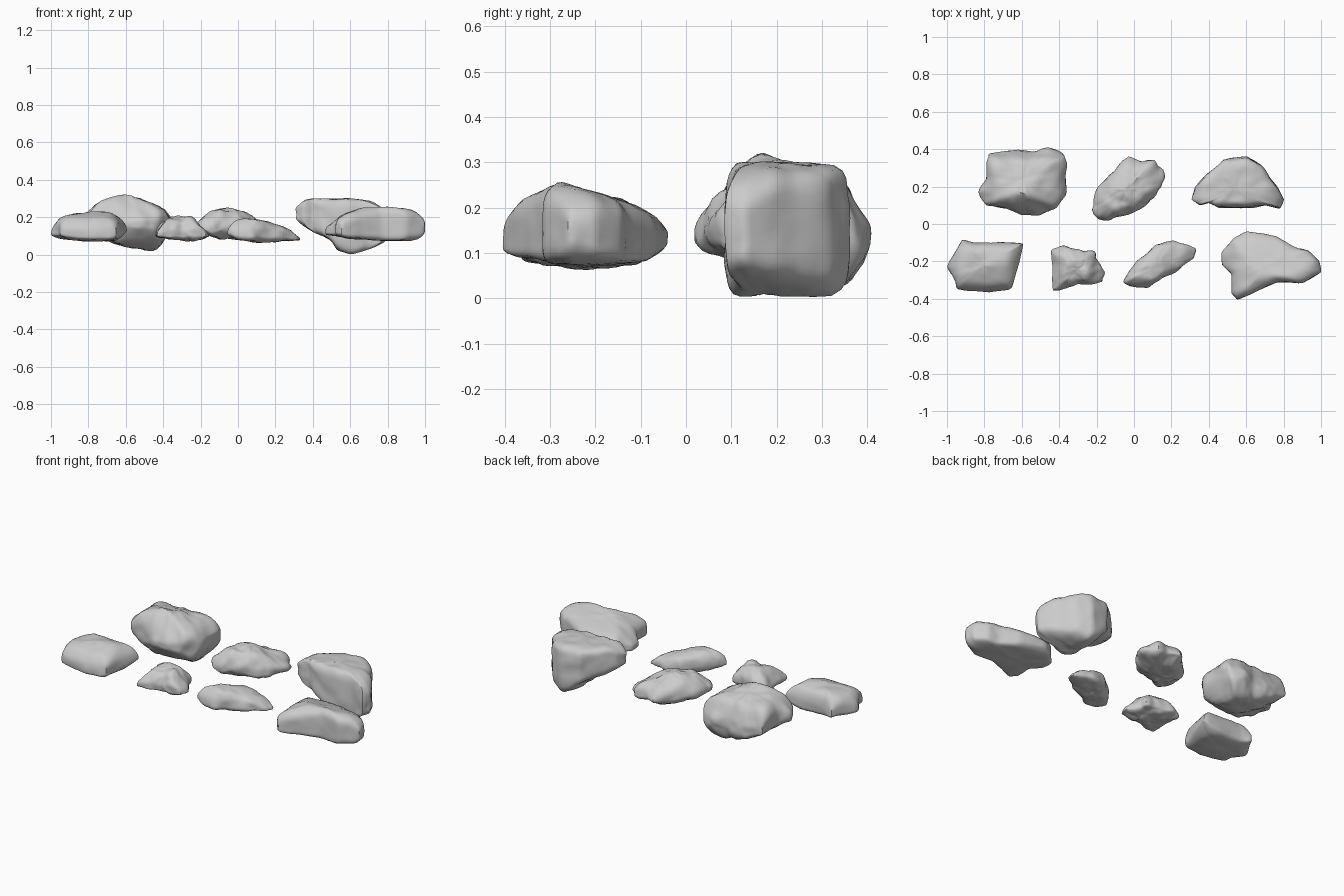
import bpy, bmesh, math
from mathutils import Vector, noise

stone = bpy.data.materials.new("stone grey")
stone.diffuse_color = (0.6, 0.6, 0.6, 1)


def height(profile, x):
    """Linear height along a (position, z) profile."""
    if x <= profile[0][0]:
        return profile[0][1]
    for (xa, za), (xb, zb) in zip(profile, profile[1:]):
        if x <= xb:
            return za + (zb - za) * (x - xa) / (xb - xa)
    return profile[-1][1]


def soften(bm, factor):
    bmesh.ops.smooth_vert(bm, verts=bm.verts, factor=factor,
                          use_axis_x=True, use_axis_y=True, use_axis_z=True)


def rock(name, outline, top, bottom, side_top, side_bottom,
         box=4.0, waist=0.5, bump=0.02, cell=0.12):
    """Boulder from a plan outline, capped by length (x) and depth (y) profiles.
    waist is the relative height of the widest line."""
    steps = 6
    rim = []
    for a, b in zip(outline, outline[1:] + outline[:1]):
        rim += [Vector(a).lerp(Vector(b), i / steps) for i in range(steps)]
    c = sum(rim, Vector((0, 0))) / len(rim)

    def point(p, s, side):
        q = c + (p - c) * s
        hi = min(height(top, q.x), height(side_top, q.y))
        lo = max(height(bottom, q.x), height(side_bottom, q.y))
        tall = max(hi - lo, 0.01)
        h = max(0, 1 - s ** box) ** (1 / box)
        reach = (1 - waist) if side > 0 else -waist
        return (q.x, q.y, lo + tall * (waist + reach * h))

    # Ring scales: even height steps on the flank, even steps inside
    flank = [(1 - h ** box) ** (1 / box) for h in (0.2, 0.4, 0.55, 0.7, 0.82, 0.91)]
    rings = flank + [flank[-1] * k / 8 for k in range(7, 0, -1)]

    bm = bmesh.new()
    edge = [bm.verts.new(point(p, 1, 0)) for p in rim]
    n = len(rim)
    for side in (1, -1):
        outer = edge
        for s in rings:
            inner = [bm.verts.new(point(p, s, side)) for p in rim]
            for i in range(n):
                j = (i + 1) % n
                bm.faces.new((outer[i], outer[j], inner[j], inner[i]))
            outer = inner
        pole = bm.verts.new(point(c, 0, side))
        for i in range(n):
            bm.faces.new((outer[i], outer[(i + 1) % n], pole))
    bmesh.ops.recalc_face_normals(bm, faces=bm.faces)
    soften(bm, 0.5)
    bm.normal_update()
    # Chipped surface: cell-shaped hollows plus fine roughness
    moves = []
    for v in bm.verts:
        d = noise.voronoi(v.co / cell)[0]
        chip = min(d[1] - d[0], 0.6) - 0.25
        rough = noise.fractal(v.co * 14, 1.0, 2.0, 3)
        moves.append(v.normal * (bump * (0.5 * chip + 0.35 * rough)))
    for v, m in zip(bm.verts, moves):
        v.co += m
    soften(bm, 0.4)
    me = bpy.data.meshes.new(name)
    bm.to_mesh(me)
    bm.free()
    me.materials.append(stone)
    ob = bpy.data.objects.new(name, me)
    bpy.context.collection.objects.link(ob)
    bpy.ops.object.select_all(action='DESELECT')
    ob.select_set(True)
    bpy.context.view_layer.objects.active = ob
    bpy.ops.object.shade_smooth_by_angle(angle=math.radians(40))


# Front row, left to right
rock("block_rock",
     [(-1.0, -.23), (-.92, -.08), (-.85, -.1), (-.59, -.1), (-.6, -.14), (-.65, -.345),
      (-.77, -.365), (-.95, -.35), (-.96, -.3)],
     [(-1.0, .165), (-.95, .21), (-.82, .225), (-.68, .235), (-.62, .2), (-.59, .17)],
     [(-1.0, .095), (-.85, .075), (-.66, .065), (-.59, .12)],
     [(-.365, .165), (-.32, .2), (-.2, .235), (-.12, .215), (-.08, .17)],
     [(-.365, .075), (-.12, .07), (-.08, .09)], box=4.5, waist=.3, bump=.015, cell=.16)
rock("small_jagged_rock",
     [(-.44, -.14), (-.37, -.115), (-.28, -.14), (-.21, -.15), (-.19, -.2), (-.15, -.25),
      (-.165, -.315), (-.25, -.33), (-.3, -.32), (-.36, -.345), (-.435, -.36), (-.435, -.25)],
     [(-.44, .14), (-.4, .185), (-.35, .21), (-.25, .2), (-.2, .16), (-.15, .13)],
     [(-.44, .09), (-.35, .08), (-.2, .075), (-.15, .085)],
     [(-.36, .15), (-.3, .19), (-.2, .21), (-.11, .17)],
     [(-.36, .08), (-.25, .075), (-.11, .09)], box=3.2, waist=.3, bump=.025, cell=.08)
rock("sloping_rock",
     [(-.06, -.31), (-.02, -.24), (.05, -.17), (.12, -.11), (.22, -.09), (.33, -.13),
      (.325, -.18), (.25, -.24), (.15, -.295), (.07, -.34), (-.02, -.335)],
     [(-.06, .15), (-.04, .185), (.01, .205), (.15, .18), (.27, .145), (.33, .105)],
     [(-.06, .09), (0, .075), (.15, .065), (.33, .07)],
     [(-.34, .16), (-.29, .2), (-.16, .2), (-.09, .16)],
     [(-.34, .075), (-.25, .065), (-.09, .07)], box=3.2, waist=.35, bump=.02, cell=.1)
rock("wedge_rock",
     [(.47, -.15), (.53, -.08), (.6, -.035), (.76, -.065), (.86, -.125), (.93, -.14),
      (.99, -.2), (1.0, -.26), (.9, -.32), (.77, -.31), (.67, -.355), (.55, -.41),
      (.52, -.37), (.525, -.27), (.47, -.22)],
     [(.47, .15), (.54, .205), (.65, .25), (.8, .26), (.95, .245), (1.0, .205)],
     [(.47, .105), (.6, .085), (.9, .07), (.98, .08), (1.0, .1)],
     [(-.415, .175), (-.35, .23), (-.28, .258), (-.2, .235), (-.08, .195), (-.035, .16)],
     [(-.415, .07), (-.3, .06), (-.2, .055), (-.1, .065), (-.035, .11)],
     box=6, waist=.4, bump=.013, cell=.2)

# Back row, left to right
rock("tall_rock",
     [(-.83, .17), (-.79, .24), (-.78, .38), (-.7, .39), (-.62, .4), (-.54, .385),
      (-.45, .415), (-.37, .37), (-.36, .3), (-.365, .15), (-.43, .08), (-.5, .05),
      (-.6, .05), (-.7, .085), (-.79, .1)],
     [(-.83, .22), (-.76, .28), (-.61, .335), (-.5, .29), (-.39, .26), (-.36, .22)],
     [(-.83, .14), (-.7, .08), (-.6, .04), (-.43, .01), (-.38, .09), (-.36, .14)],
     [(.05, .2), (.1, .265), (.16, .33), (.24, .295), (.34, .27), (.37, .22), (.42, .17)],
     [(.05, .13), (.12, .055), (.2, .025), (.35, .01), (.38, .05), (.42, .11)],
     box=4.5, waist=.45, bump=.025, cell=.18)
rock("rough_rock",
     [(-.22, .1), (-.2, .18), (-.12, .28), (-.03, .365), (.05, .335), (.11, .345),
      (.155, .29), (.155, .2), (.08, .11), (0, .06), (-.09, .035), (-.16, .01), (-.215, .05)],
     [(-.22, .19), (-.17, .235), (-.03, .25), (.03, .225), (.155, .18)],
     [(-.22, .12), (-.1, .085), (.05, .075), (.155, .1)],
     [(.01, .17), (.04, .215), (.09, .245), (.22, .24), (.3, .21), (.365, .17)],
     [(.01, .1), (.08, .085), (.25, .075), (.365, .1)],
     box=3, waist=.38, bump=.032, cell=.1)
rock("deep_rock",
     [(.305, .13), (.33, .2), (.42, .29), (.48, .345), (.6, .36), (.68, .32), (.75, .22),
      (.805, .13), (.78, .085), (.7, .1), (.6, .085), (.45, .09), (.4, .115), (.35, .1)],
     [(.305, .26), (.36, .3), (.5, .305), (.7, .29), (.77, .255), (.805, .22)],
     [(.305, .18), (.38, .13), (.5, .08), (.53, .03), (.6, 0), (.7, .025), (.805, .07)],
     [(.085, .28), (.11, .3), (.2, .3), (.34, .295), (.365, .28)],
     [(.085, .015), (.12, 0), (.34, 0), (.365, .02)],
     box=8, bump=.018, cell=.15)
